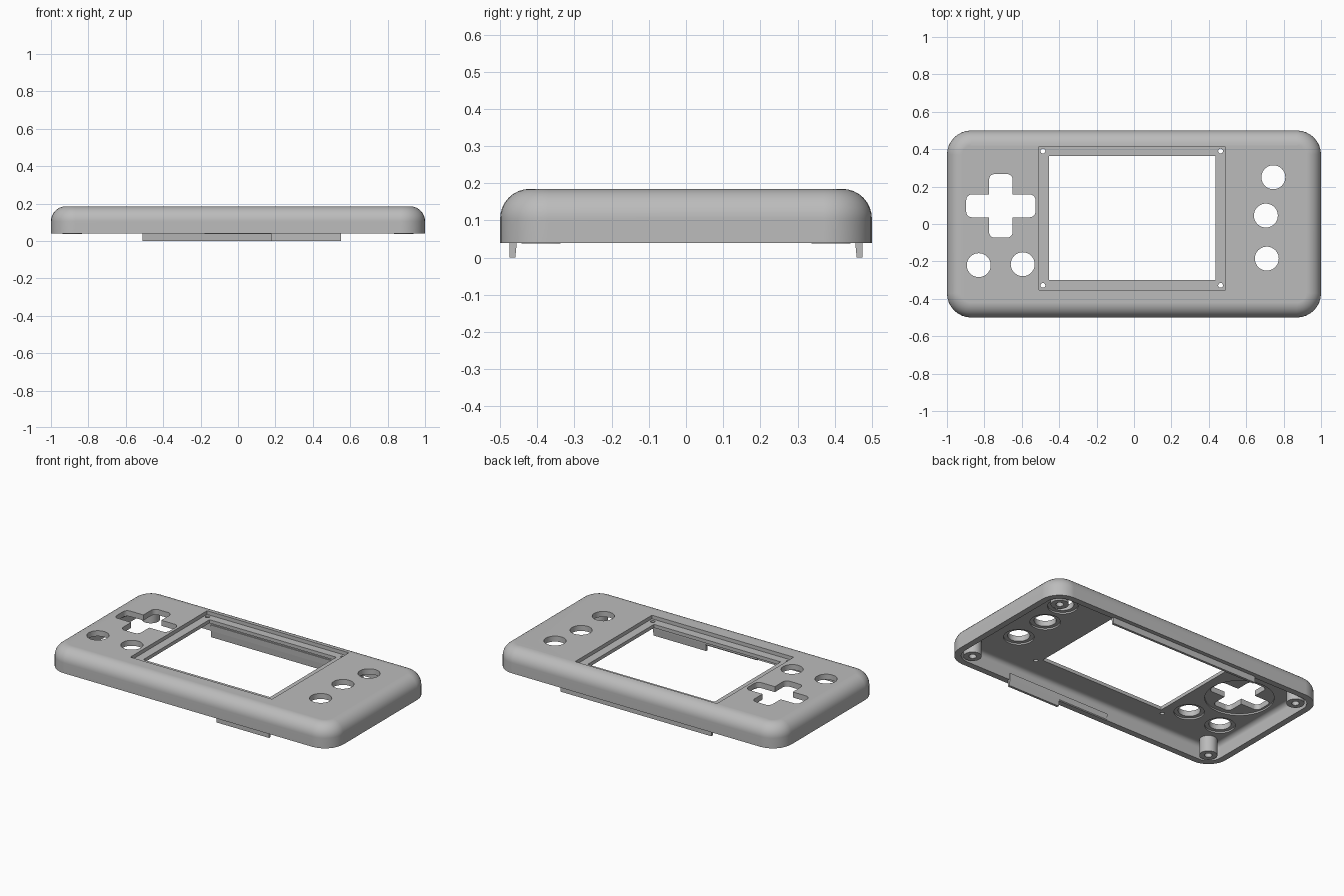
import bpy, bmesh
from math import pi, sin, cos, radians

if "Cube" in bpy.data.objects:
    bpy.data.objects.remove(bpy.data.objects["Cube"], do_unlink=True)

# single plastic colour
plastic = bpy.data.materials.new("grey plastic")
plastic.use_nodes = True
colour = (0.5, 0.5, 0.5, 1)
plastic.diffuse_color = colour
plastic.node_tree.nodes["Principled BSDF"].inputs["Base Color"].default_value = colour

TOP, RIM, CEILING = 0.185, 0.04, 0.14
WALL, CORNER = 0.04, 0.13


def rounded_rect(cx, cy, hx, hy, r, steps=8):
    """Counter-clockwise outline of a rectangle with rounded corners."""
    points = []
    for quarter, (sx, sy) in enumerate([(1, 1), (-1, 1), (-1, -1), (1, -1)]):
        for i in range(steps + 1):
            a = (quarter + i / steps) * pi / 2
            points.append((cx + sx * (hx - r) + r * cos(a), cy + sy * (hy - r) + r * sin(a)))
    return points


def circle(cx, cy, r, steps=40):
    return [(cx + r * cos(2 * pi * i / steps), cy + r * sin(2 * pi * i / steps)) for i in range(steps)]


def loft(name, rings, closed=False):
    """Skin a list of (outline, z) rings, capping the ends or joining them up."""
    bm = bmesh.new()
    loops = [[bm.verts.new((x, y, z)) for x, y in outline] for outline, z in rings]
    pairs = list(zip(loops, loops[1:])) + ([(loops[-1], loops[0])] if closed else [])
    for low, high in pairs:
        for i in range(len(low)):
            j = (i + 1) % len(low)
            bm.faces.new((low[i], low[j], high[j], high[i]))
    if not closed:
        bm.faces.new(loops[0])
        bm.faces.new(loops[-1])
    bmesh.ops.recalc_face_normals(bm, faces=bm.faces)
    mesh = bpy.data.meshes.new(name)
    bm.to_mesh(mesh)
    bm.free()
    mesh.materials.append(plastic)
    obj = bpy.data.objects.new(name, mesh)
    bpy.context.collection.objects.link(obj)
    return obj


def activate(obj):
    bpy.ops.object.select_all(action="DESELECT")
    obj.select_set(True)
    bpy.context.view_layer.objects.active = obj


def cut(target, outline, low, high):
    cutter = loft("cutter", [(outline, low), (outline, high)])
    cutter.hide_render = True
    activate(target)
    mod = target.modifiers.new("cut", "BOOLEAN")
    mod.operation, mod.solver, mod.object = "DIFFERENCE", "EXACT", cutter
    bpy.ops.object.modifier_apply(modifier=mod.name)
    bpy.data.objects.remove(cutter, do_unlink=True)


def soften(obj):
    activate(obj)
    bpy.ops.object.shade_smooth_by_angle(angle=radians(28))
    obj.modifiers.new("even shading", "WEIGHTED_NORMAL").keep_sharp = True


def shell_rings(inset, fillet, top, steps=8):
    """Rings of a tray wall that curves over into its top."""
    steps_in = [(inset, RIM)]
    for i in range(steps + 1):
        a = i / steps * pi / 2
        steps_in.append((inset + fillet * (1 - cos(a)), top - fillet * (1 - sin(a))))
    return [(rounded_rect(0, 0, 1 - d, 0.5 - d, CORNER - d), z) for d, z in steps_in]


# hollow face shell: inner ceiling, down to the rim, up to the outer top
face_shell = loft("face_shell", shell_rings(WALL, 0.03, CEILING)[::-1] + shell_rings(0, 0.08, TOP))

# screen opening with its recessed ledge and four pin holes
cut(face_shell, rounded_rect(-0.01, 0.03, 0.498, 0.385, 0.004, 2), 0.162, 0.3)
cut(face_shell, rounded_rect(-0.01, 0.032, 0.445, 0.332, 0.003, 2), 0.1, 0.3)
for x in (-0.487, 0.463):
    for y in (-0.328, 0.39):
        cut(face_shell, circle(x, y, 0.013, 16), 0.1, 0.3)

# round button holes, each with a shallow seat underneath
for x, y in [(-0.83, -0.22), (-0.595, -0.215), (0.745, 0.25), (0.705, 0.045), (0.71, -0.185)]:
    cut(face_shell, circle(x, y, 0.088), 0.1, CEILING + 0.01)
    cut(face_shell, circle(x, y, 0.064), 0.1, 0.3)

# cross-shaped pad hole with a round seat underneath
cut(face_shell, circle(-0.712, 0.095, 0.2, 56), 0.1, CEILING + 0.01)
for hx, hy in [(0.185, 0.061), (0.063, 0.17)]:
    cut(face_shell, rounded_rect(-0.712, 0.097, hx, hy, 0.03), 0.1, 0.3)
soften(face_shell)

# screw posts in the corners
for side, sx in (("left", 1), ("right", -1)):
    for end, sy in (("front", -1), ("back", 1)):
        x, y = sx * 0.885, sy * 0.39
        outer, bore = circle(x, y, 0.052, 32), circle(x, y, 0.022, 32)
        post = loft(f"{end}_{side}_screw_post",
                    [(outer, 0.038), (outer, 0.145), (bore, 0.145), (bore, 0.038)], closed=True)
        soften(post)


def clip(name, x0, x1, sy, bottom):
    """Thin tapered tab on the inside of a long wall."""
    def section(y0, y1):
        return [(x0, sy * y0), (x1, sy * y0), (x1, sy * y1), (x0, sy * y1)]
    loft(name, [(section(0.459, 0.474), bottom), (section(0.455, 0.474), RIM + 0.002),
                (section(0.453, 0.47), 0.08)])


# clips hanging from the long walls
clip("back_clip", -0.51, 0.55, 1, 0)
clip("front_clip", 0.18, 0.55, -1, 0)
clip("front_wall_pad", -0.18, 0.18, -1, RIM - 0.003)
